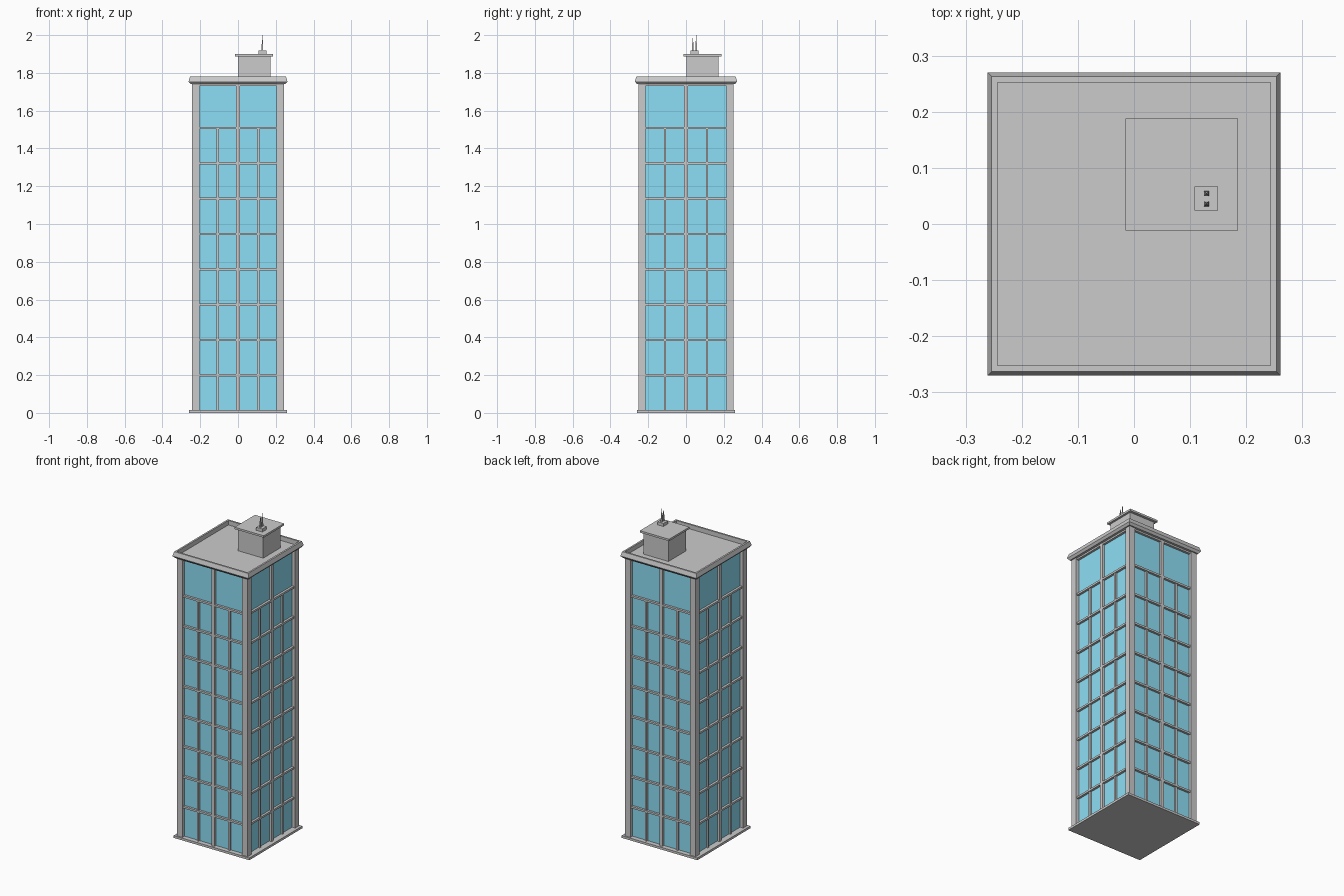
import bpy, bmesh

if "Cube" in bpy.data.objects:
    bpy.data.objects.remove(bpy.data.objects["Cube"])

glass_mat = bpy.data.materials.new("blue_glass")
glass_mat.diffuse_color = (0.27, 0.74, 0.92, 1)
glass_mat.use_nodes = True
glass_mat.node_tree.nodes["Principled BSDF"].inputs["Base Color"].default_value = glass_mat.diffuse_color


def finish(name, bm, mat=None):
    bmesh.ops.recalc_face_normals(bm, faces=bm.faces)
    mesh = bpy.data.meshes.new(name)
    bm.to_mesh(mesh)
    bm.free()
    if mat:
        mesh.materials.append(mat)
    obj = bpy.data.objects.new(name, mesh)
    bpy.context.collection.objects.link(obj)
    return obj


def add_box(bm, x0, x1, y0, y1, z0, z1):
    verts = bmesh.ops.create_cube(bm, size=1)["verts"]
    for v in verts:
        v.co.x = x1 if v.co.x > 0 else x0
        v.co.y = y1 if v.co.y > 0 else y0
        v.co.z = z1 if v.co.z > 0 else z0


def box(name, *bounds, mat=None):
    bm = bmesh.new()
    add_box(bm, *bounds)
    return finish(name, bm, mat)


HX, HY = 0.243, 0.252          # half sizes of the tower
CX, CY = 0.205, 0.214          # inner edges of the corner columns
GX, GY = 0.222, 0.231          # glass planes
BX, BY = 0.236, 0.245          # front of the window bars
BASE, TOP = 0.014, 1.745
FLOORS = [0.199 + 0.187 * i for i in range(8)]

# Base slab and glass core
box("base_slab", -0.26, 0.26, -0.26, 0.26, 0, BASE)
box("glass_core", -GX, GX, -GY, GY, BASE, TOP, mat=glass_mat)

# Corner columns
bm = bmesh.new()
for sx in (-1, 1):
    for sy in (-1, 1):
        add_box(bm, *sorted((sx * CX, sx * HX)), *sorted((sy * CY, sy * HY)), BASE, TOP)
finish("corner_columns", bm)


# Bars on opposite walls: a pair on front/back and a pair on left/right
def wall_bars(bm, fx, fy, ux, uy, z0, z1):
    for s in (-1, 1):
        add_box(bm, *ux, *sorted((s * (GY - 0.005), s * fy)), z0, z1)
        add_box(bm, *sorted((s * (GX - 0.005), s * fx)), *uy, z0, z1)


# Floor bands, with a head band under the cornice
bm = bmesh.new()
for z in FLOORS:
    wall_bars(bm, BX, BY, (-CX, CX), (-CY, CY), z - 0.006, z + 0.006)
wall_bars(bm, BX, BY, (-CX, CX), (-CY, CY), 1.73, TOP)
finish("floor_bands", bm)

# Central mullions run full height, side mullions stop below the top floor
bm = bmesh.new()
wall_bars(bm, BX + 0.002, BY + 0.002, (-0.01, 0.01), (-0.01, 0.01), BASE, TOP)
for s in (-1, 1):
    wall_bars(bm, BX - 0.004, BY - 0.004,
              (s * 0.107 - 0.006, s * 0.107 + 0.006),
              (s * 0.111 - 0.006, s * 0.111 + 0.006), BASE, FLOORS[-1])
finish("window_mullions", bm)

# Cornice: bevelled profile swept round the roof, closed by roof and soffit
profile = [(0.243, 0.252, 1.752), (0.243, 0.252, 1.78), (0.254, 0.263, 1.78),
           (0.261, 0.270, 1.757), (0.261, 0.270, 1.753), (0.250, 0.259, 1.740)]
bm = bmesh.new()
rings = [[bm.verts.new((sx * x, sy * y, z))
          for sx, sy in ((-1, -1), (1, -1), (1, 1), (-1, 1))] for x, y, z in profile]
for a, b in zip(rings, rings[1:]):
    for i in range(4):
        j = (i + 1) % 4
        bm.faces.new((a[i], a[j], b[j], b[i]))
bm.faces.new(rings[0])
bm.faces.new(rings[-1])
finish("roof_and_cornice", bm)

# Rooftop plant room
box("plant_room", 0, 0.172, 0.002, 0.172, 1.75, 1.89)
box("plant_room_cap", -0.015, 0.185, -0.012, 0.188, 1.888, 1.9)
box("antenna_plinth", 0.108, 0.15, 0.024, 0.067, 1.9, 1.919)

# Tapered antennas
for name, y, top in (("antenna_short", 0.036, 1.985), ("antenna_tall", 0.054, 2.0)):
    bm = bmesh.new()
    rings = []
    for r, z in ((0.0045, 1.918), (0.0035, 1.95), (0.0006, top)):
        rings.append([bm.verts.new((0.129 + r * sx, y + r * sy, z))
                      for sx, sy in ((-1, -1), (1, -1), (1, 1), (-1, 1))])
    for a, b in zip(rings, rings[1:]):
        for i in range(4):
            j = (i + 1) % 4
            bm.faces.new((a[i], a[j], b[j], b[i]))
    bm.faces.new(rings[0])
    bm.faces.new(rings[-1])
    finish(name, bm)
